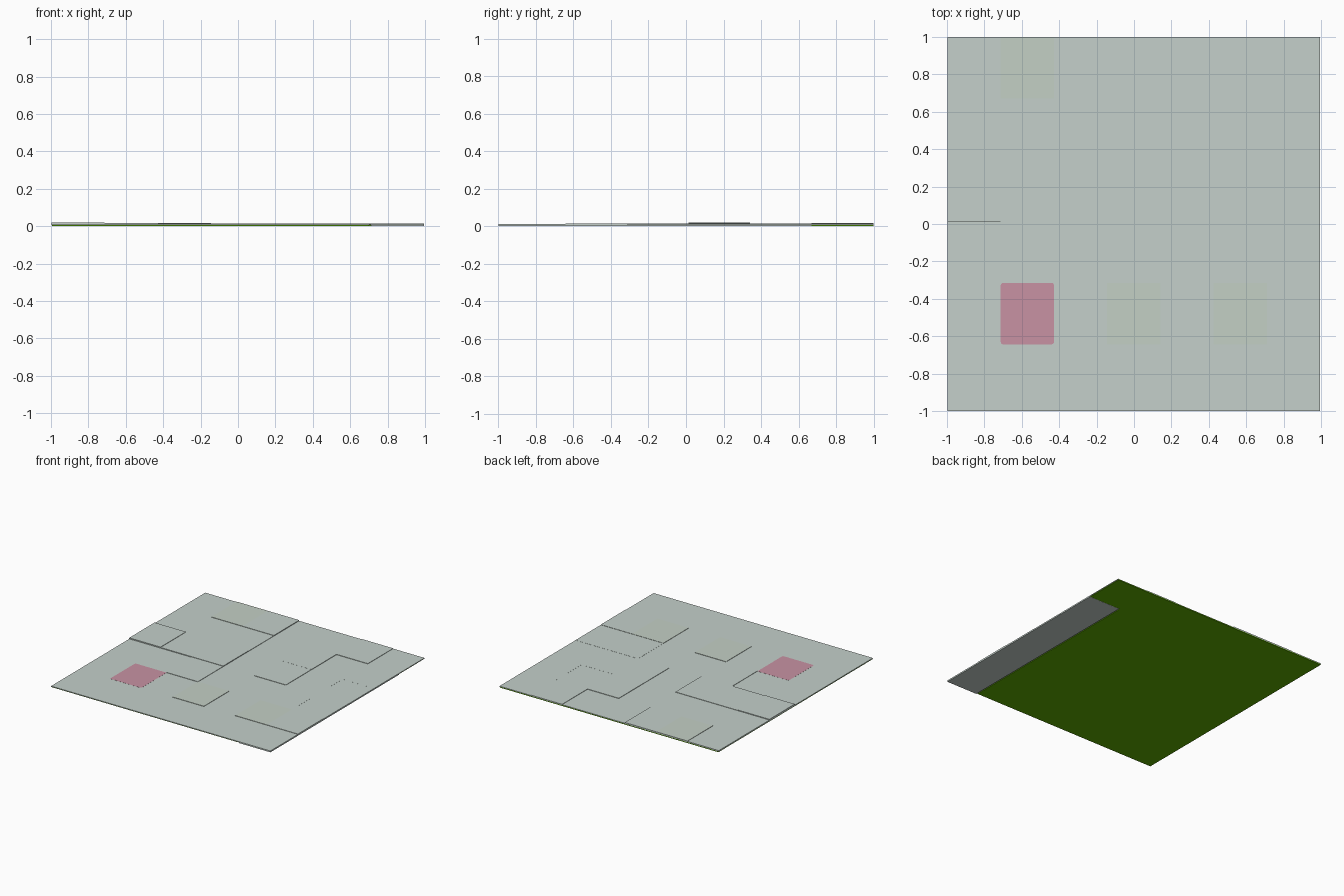
import bpy, bmesh

if "Cube" in bpy.data.objects:
    bpy.data.objects.remove(bpy.data.objects["Cube"])

def material(name, rgb):
    m = bpy.data.materials.new(name)
    m.diffuse_color = (*rgb, 1)
    m.use_nodes = True
    m.node_tree.nodes["Principled BSDF"].inputs["Base Color"].default_value = m.diffuse_color
    return m

STONE = material("pale grey stone", (0.555, 0.632, 0.595))
MOSSY = material("greenish grey stone", (0.55, 0.628, 0.56))
PINK = material("dusty pink", (0.58, 0.288, 0.372))
GRASS = material("grass green", (0.11, 0.42, 0.0))

def box(name, x0, x1, y0, y1, z0, z1, mat, round_corners=0):
    bm = bmesh.new()
    bmesh.ops.create_cube(bm, size=1)
    for v in bm.verts:
        v.co.x = x1 if v.co.x > 0 else x0
        v.co.y = y1 if v.co.y > 0 else y0
        v.co.z = z1 if v.co.z > 0 else z0
    if round_corners:
        uprights = [e for e in bm.edges
                    if abs(e.verts[0].co.z - e.verts[1].co.z) > 1e-5]
        bmesh.ops.bevel(bm, geom=uprights, offset=round_corners, segments=3,
                        profile=0.5, affect='EDGES')
    me = bpy.data.meshes.new(name)
    bm.to_mesh(me)
    bm.free()
    me.materials.append(mat)
    ob = bpy.data.objects.new(name, me)
    bpy.context.collection.objects.link(ob)
    return ob

# grass bed under the paving, open below the last column
box("grass_bed", -0.995, 0.70, -0.995, 1.0, 0.001, 0.007, GRASS)
box("grass_bed_corner", 0.70, 0.99, 0.65, 1.0, 0.001, 0.007, GRASS)

# height step of each paving slab, rows listed front to back
LEVELS = [
    [1, 1, 1, 1, 1, 1, 1],
    [1, 1, 1, 2, 1, 2, 2],
    [1, 1, 2, 1, 1, 1.3, 1.2],
    [4, 3, 3, 1, 2, 1, 0.9],
    [2, 2, 2, 1, 2.2, 0.8, 1],
    [2, 3, 3, 1, 1, 2, 1],
]
MOSSY_SLABS = {(1, 5), (3, 1), (5, 1)}
xs = [-0.997 + 0.2845 * i for i in range(8)]
ys = [-1.0] + [-0.972 + 0.3285 * j for j in range(1, 7)]

# paving slabs
for r, row in enumerate(LEVELS):
    for c, level in enumerate(row):
        low = 0.0 if c == 6 and r < 5 else 0.006
        mat = MOSSY if (c, r) in MOSSY_SLABS else STONE
        box(f"slab_{r}_{c}", xs[c], xs[c + 1], ys[r], ys[r + 1],
            low, 0.0085 + 0.003 * level, mat)

# coloured slab face
box("pink_slab", xs[1], xs[2], ys[1], ys[2], 0.009, 0.0122, PINK, 0.012)
